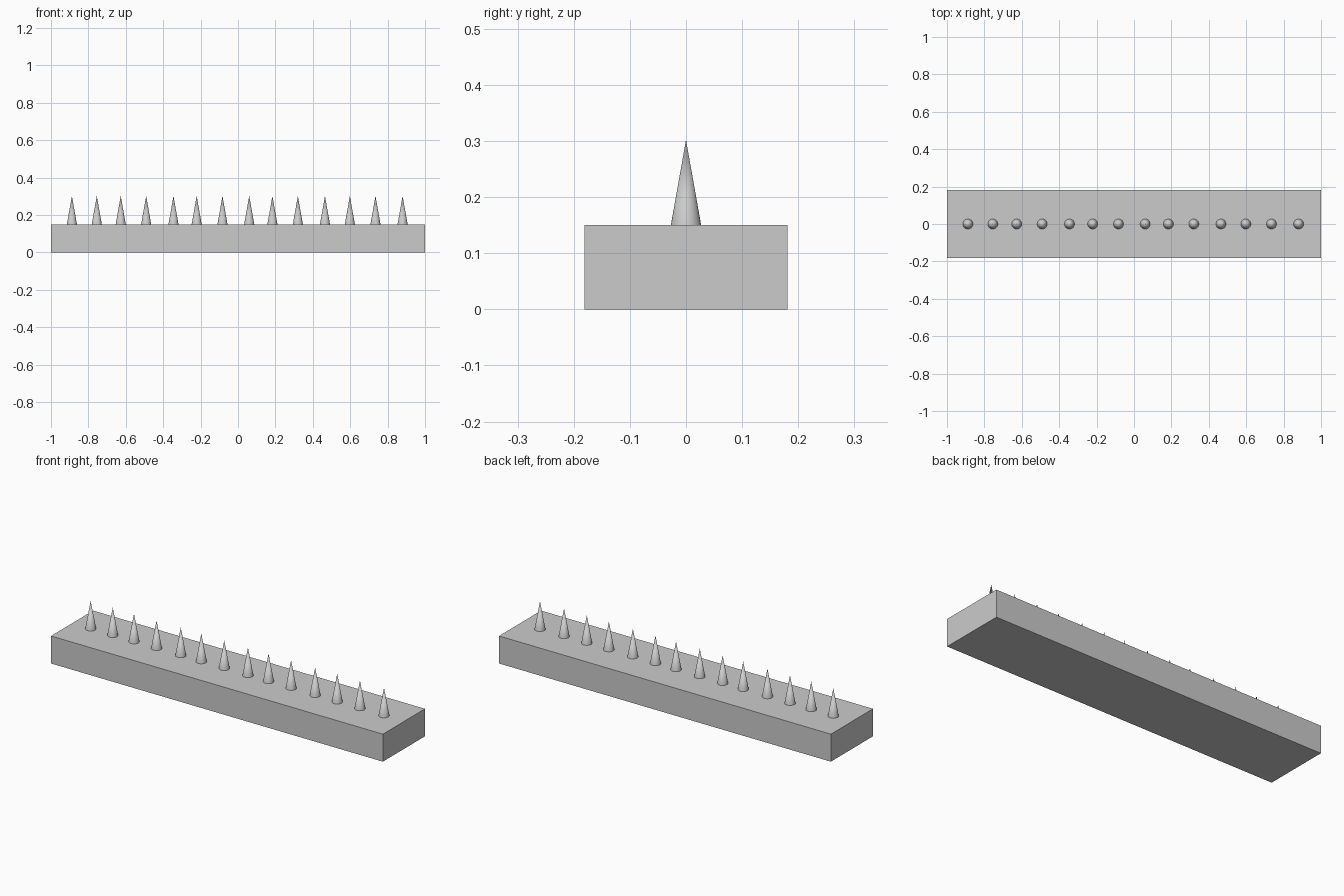
import bpy
import math

if "Cube" in bpy.data.objects:
    bpy.data.objects.remove(bpy.data.objects["Cube"])

BASE_H, TIP_Z = 0.15, 0.302
SPIKE_R = 0.027
SPIKE_X = [-0.888, -0.755, -0.627, -0.491, -0.345, -0.221, -0.083,
           0.06, 0.184, 0.32, 0.465, 0.598, 0.735, 0.88]

# Rectangular base block
bpy.ops.mesh.primitive_cube_add(size=1, location=(0, 0, BASE_H / 2))
base = bpy.context.object
base.name = "base_block"
base.scale = (2.0, 0.362, BASE_H)
bpy.ops.object.transform_apply(location=False, rotation=False, scale=True)


# Row of slightly unevenly spaced spikes
def add_spike(index, x):
    height = TIP_Z - BASE_H
    bpy.ops.mesh.primitive_cone_add(vertices=32, radius1=SPIKE_R, radius2=0,
                                    depth=height,
                                    location=(x, 0, BASE_H + height / 2))
    bpy.context.object.name = f"spike_{index:02d}"
    bpy.ops.object.shade_smooth_by_angle(angle=math.radians(30))


for i, x in enumerate(SPIKE_X, 1):
    add_spike(i, x)
